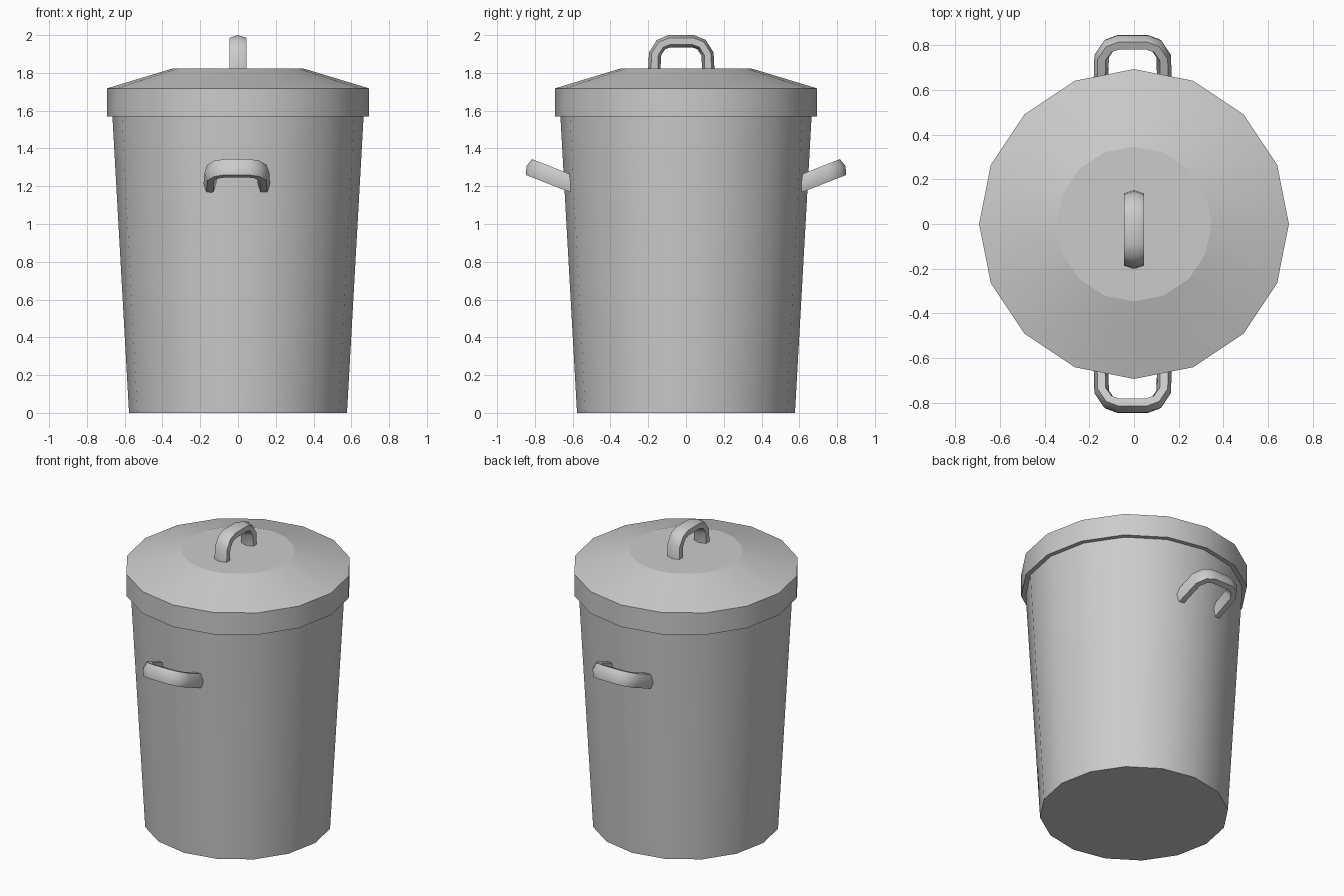
import bpy, bmesh
from math import cos, sin, pi, radians
from mathutils import Vector

if "Cube" in bpy.data.objects:
    bpy.data.objects.remove(bpy.data.objects["Cube"])

SIDES = 16


def finish(name, bm, sharp_angle, flat_z=None):
    """Turn a bmesh into an object, smooth except across sharp edges."""
    bmesh.ops.recalc_face_normals(bm, faces=bm.faces)
    for f in bm.faces:
        f.smooth = True
    for e in bm.edges:
        on_cap = flat_z is not None and all(abs(v.co.z - flat_z) < 1e-4 for v in e.verts)
        e.smooth = not on_cap and e.calc_face_angle(0) < radians(sharp_angle)
    mesh = bpy.data.meshes.new(name)
    bm.to_mesh(mesh)
    bm.free()
    obj = bpy.data.objects.new(name, mesh)
    bpy.context.collection.objects.link(obj)
    return obj


def skin(bm, rings, caps):
    """Bridge rings of points with quads and cap the chosen ends."""
    rings = [[bm.verts.new(p) for p in r] for r in rings]
    n = len(rings[0])
    for a, b in zip(rings, rings[1:]):
        for i in range(n):
            j = (i + 1) % n
            bm.faces.new((a[i], a[j], b[j], b[i]))
    for c in caps:
        bm.faces.new(rings[c])


def lathe(name, profile, caps, flat_z=None):
    bm = bmesh.new()
    rings = [[(r * cos(2 * pi * i / SIDES), r * sin(2 * pi * i / SIDES), z)
              for i in range(SIDES)] for r, z in profile]
    skin(bm, rings, caps)
    return finish(name, bm, 30, flat_z)


def handle(name, leg, origin, across, out):
    """Sweep a hexagonal section along a rounded arch; origin is the outer tip."""
    half = [(-.143, -leg), (-.139, -.10), (-.107, -.05), (-.063, -.033)]
    path = [Vector(p) for p in half + [(-x, y) for x, y in reversed(half)]]
    section = [(.033, 0), (.018, .045), (-.018, .045), (-.033, 0), (-.018, -.045), (.018, -.045)]
    origin, across, out = Vector(origin), Vector(across), Vector(out).normalized()
    side = across.cross(out)
    rings = []
    for i, p in enumerate(path):
        t = (path[min(i + 1, len(path) - 1)] - path[max(i - 1, 0)]).normalized()
        n = Vector((-t.y, t.x))
        rings.append([origin + across * (p + n * a).x + out * (p + n * a).y + side * b
                      for a, b in section])
    bm = bmesh.new()
    skin(bm, rings, (0, -1))
    return finish(name, bm, 65)


# Tapered body
lathe("bin_body", [(.577, 0), (.665, 1.57)], (0,))

# Lid with vertical rim, sloped shoulder and flat top
lathe("lid", [(.66, 1.57), (.694, 1.57), (.694, 1.718), (.347, 1.823)], (-1,), flat_z=1.823)

# Lid handle and the two tilted carrying handles
handle("lid_handle", .19, (0, -.025, 2.0), (0, 1, 0), (0, 0, 1))
for name, s in (("front_handle", -1), ("back_handle", 1)):
    handle(name, .265, (-.006, s * .845, 1.307), (1, 0, 0), (0, s * .93, .366))
